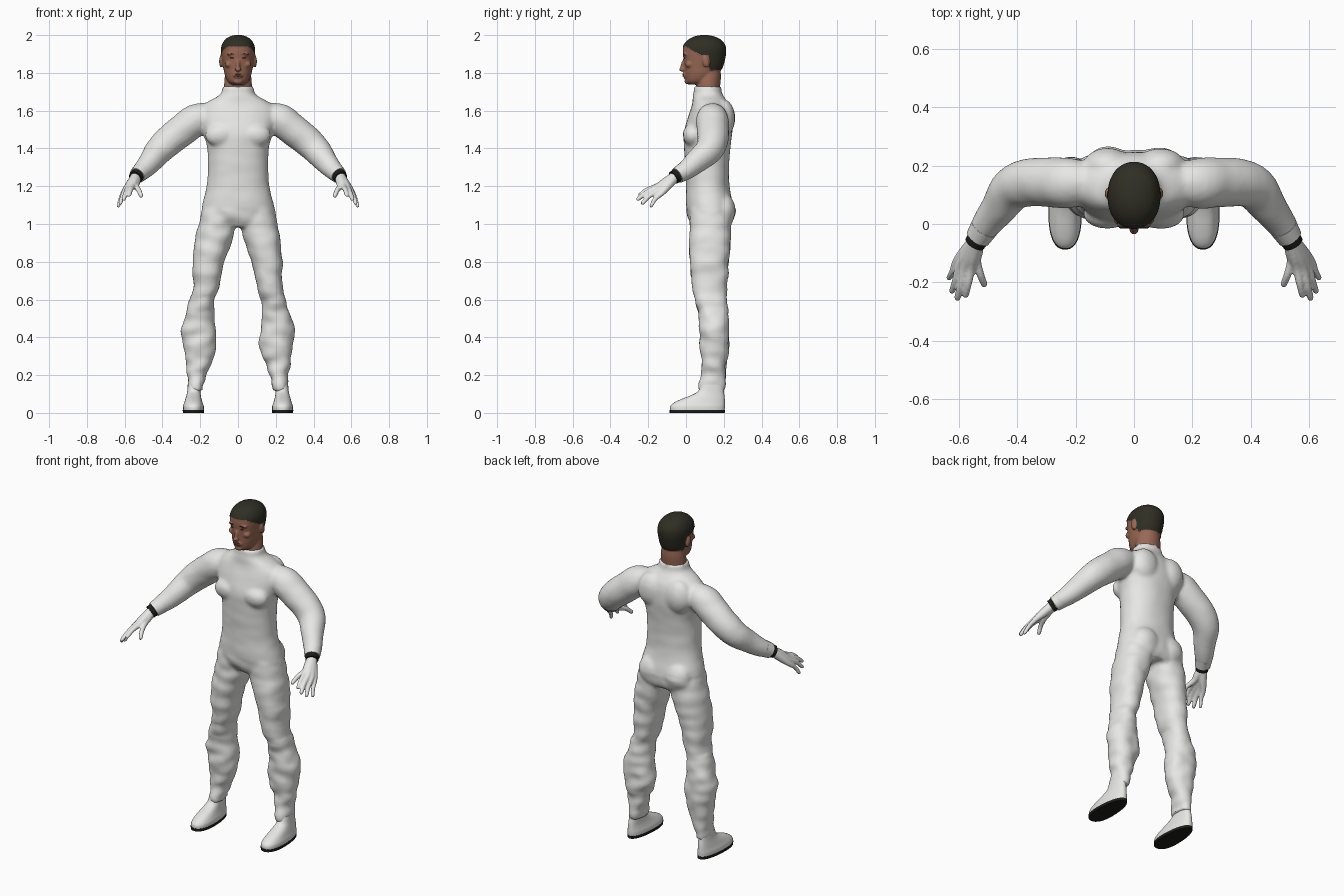
import bpy, bmesh, math
from mathutils import Vector, Matrix, noise

cube = bpy.data.objects.get("Cube")
if cube:
    bpy.data.objects.remove(cube, do_unlink=True)


def material(name, rgb):
    m = bpy.data.materials.new(name)
    m.use_nodes = True
    m.diffuse_color = (*rgb, 1)
    bsdf = m.node_tree.nodes["Principled BSDF"]
    bsdf.inputs["Base Color"].default_value = (*rgb, 1)
    bsdf.inputs["Roughness"].default_value = 0.8
    return m


WHITE = material("white cloth", (0.8, 0.8, 0.79))
SKIN = material("brown skin", (0.32, 0.14, 0.09))
LIPS = material("dark lips", (0.22, 0.085, 0.06))
HAIR = material("dark hair", (0.028, 0.028, 0.018))
BLACK = material("black rubber", (0.012, 0.012, 0.01))


def resample(rows, steps):
    """Catmull-Rom through rows of numbers."""
    out = []
    for i in range(len(rows) - 1):
        a, b, c, d = (rows[max(0, min(len(rows) - 1, i + k))] for k in (-1, 0, 1, 2))
        for j in range(steps):
            t = j / steps
            out.append([q + t * ((r - p) + t * (2 * p - 5 * q + 4 * r - s + t * (3 * (q - r) + s - p))) / 2
                        for p, q, r, s in zip(a, b, c, d)])
    return out + [list(rows[-1])]


def skin_rings(bm, rings):
    loops = [[bm.verts.new(p) for p in ring] for ring in rings]
    n = len(loops[0])
    for lo, hi in zip(loops, loops[1:]):
        for i in range(n):
            bm.faces.new((lo[i], lo[(i + 1) % n], hi[(i + 1) % n], hi[i]))
    bm.faces.new(loops[0][::-1])
    bm.faces.new(loops[-1])


def loft(bm, rows, side=1, power=2.2, n=36, steps=4, taper=0):
    """Stack of level rings: z, x min, x max, y min, y max."""
    rings = []
    for z, x0, x1, y0, y1 in resample(rows, steps):
        ring = []
        for i in range(n):
            a = 2 * math.pi * i / n
            c, s = (math.copysign(abs(f) ** (2 / power), f) for f in (math.cos(a), math.sin(a)))
            w = (x1 - x0) / 2 * (1 - taper * s)
            ring.append((side * ((x0 + x1) / 2 + w * c), (y0 + y1) / 2 + (y1 - y0) / 2 * s, z))
        rings.append(ring)
    skin_rings(bm, rings)


def tube(bm, rows, side=1, n=20, steps=4):
    """Round limb along a path: x, y, z, radius."""
    pts = resample(rows, steps)
    rings = []
    for k, (x, y, z, r) in enumerate(pts):
        ahead, behind = pts[min(k + 1, len(pts) - 1)], pts[max(k - 1, 0)]
        t = (Vector(ahead[:3]) - Vector(behind[:3])).normalized()
        u = t.cross(Vector((0.3, 1, 0.2))).normalized()
        v = t.cross(u)
        ring = [Vector((x, y, z)) + r * (u * math.cos(a) + v * math.sin(a))
                for a in (2 * math.pi * i / n for i in range(n))]
        rings.append([(side * p.x, p.y, p.z) for p in ring])
    skin_rings(bm, rings)


def blob(bm, centre, radii, tilt=0):
    mat = Matrix.Translation(centre) @ Matrix.Rotation(tilt, 4, 'X') @ Matrix.Diagonal((*radii, 1))
    bmesh.ops.create_uvsphere(bm, u_segments=20, v_segments=12, radius=1, matrix=mat)


def finish(name, bm, mats, voxel=0, smooth=0):
    bmesh.ops.recalc_face_normals(bm, faces=bm.faces[:])
    me = bpy.data.meshes.new(name)
    bm.to_mesh(me)
    bm.free()
    ob = bpy.data.objects.new(name, me)
    bpy.context.collection.objects.link(ob)
    for m in mats:
        me.materials.append(m)
    bpy.ops.object.select_all(action='DESELECT')
    ob.select_set(True)
    bpy.context.view_layer.objects.active = ob
    if voxel:
        mod = ob.modifiers.new("Fuse", 'REMESH')
        mod.mode, mod.voxel_size = 'VOXEL', voxel
        bpy.ops.object.modifier_apply(modifier=mod.name)
        mod = ob.modifiers.new("Soften", 'SMOOTH')
        mod.factor, mod.iterations = 0.5, smooth
        bpy.ops.object.modifier_apply(modifier=mod.name)
    bpy.ops.object.shade_smooth_by_angle(angle=math.radians(50))
    return ob


# Suit: torso, trousers and sleeves fused into one skin
bm = bmesh.new()
loft(bm, [(z, -w, w, y0, y1) for z, w, y0, y1 in (
    (0.985, .16, .04, .23), (1.03, .198, .012, .25), (1.1, .19, .0, .25), (1.2, .166, .0, .23),
    (1.3, .16, -.005, .228), (1.4, .163, -.01, .235), (1.47, .182, -.013, .243), (1.55, .205, .005, .248),
    (1.61, .2, .025, .238), (1.65, .155, .035, .218), (1.675, .11, .036, .2),
    (1.695, .088, .04, .19), (1.728, .082, .042, .188))])
for s in (1, -1):
    loft(bm, [(1.08, .01, .185, .02, .235), (.95, .02, .222, .018, .24), (.8, .072, .237, .018, .226),
              (.66, .102, .237, .035, .22), (.6, .122, .252, .048, .215), (.52, .128, .28, .068, .224),
              (.42, .12, .302, .074, .228), (.35, .112, .292, .078, .224), (.25, .148, .278, .083, .212),
              (.15, .184, .262, .072, .207), (.115, .183, .262, .068, .206)], s)
    tube(bm, [(.13, .14, 1.575, .065), (.22, .14, 1.552, .086), (.29, .143, 1.5, .085), (.36, .142, 1.445, .082),
              (.415, .122, 1.392, .076), (.46, .06, 1.335, .064), (.505, 0, 1.285, .052),
              (.528, -.035, 1.262, .043)], s)
    blob(bm, (s * .085, .2, 1.07), (.085, .062, .09))       # seat
    blob(bm, (s * .09, .035, 1.47), (.085, .052, .06))      # chest
    blob(bm, (s * .09, .2, 1.56), (.085, .06, .1))          # shoulder blade
suit = finish("suit", bm, [WHITE], 0.011, 4)

# Cloth folds, strongest on the trousers
for v in suit.data.vertices:
    z = v.co.z
    amount = 0.012 if z < 0.62 else 0.007 if z < 1.08 else 0.002
    fold = noise.noise(Vector((v.co.x * 11, v.co.y * 9, z * 17)))
    v.co += v.normal * amount * fold

for s, label in ((1, "left"), (-1, "right")):
    # Shoe and its sole
    bm = bmesh.new()
    loft(bm, [(.012, .182, .29, -.084, .204), (.035, .182, .29, -.083, .206), (.055, .188, .284, -.062, .206),
              (.075, .194, .278, -.02, .205), (.095, .198, .272, .03, .203), (.115, .2, .268, .064, .2),
              (.15, .202, .265, .08, .198)], s, 2.3, taper=0.13)
    finish(label + "_shoe", bm, [WHITE])
    bm = bmesh.new()
    loft(bm, [(0, .181, .291, -.086, .205), (.016, .18, .292, -.088, .207)], s, 2.3, steps=1, taper=0.13)
    finish(label + "_sole", bm, [BLACK])

    # Sleeve cuff and wrist band
    bm = bmesh.new()
    tube(bm, [(.512, -.012, 1.278, .049), (.534, -.047, 1.256, .043)], s, steps=2)
    finish(label + "_cuff", bm, [WHITE])
    bm = bmesh.new()
    tube(bm, [(.534, -.049, 1.256, .038), (.545, -.067, 1.245, .036)], s, steps=2)
    finish(label + "_wrist_band", bm, [BLACK])

    # Gloved hand: each finger runs from the wrist through its knuckle
    bm = bmesh.new()
    wrist = Vector((.54, -.058, 1.25))
    for knuckle, tip, r in (((.558, -.152, 1.2), (.578, -.252, 1.15), .012),
                            ((.58, -.155, 1.19), (.607, -.262, 1.128), .0125),
                            ((.597, -.145, 1.177), (.625, -.237, 1.106), .012),
                            ((.607, -.128, 1.163), (.636, -.19, 1.09), .011),
                            ((.54, -.128, 1.2), (.51, -.215, 1.145), .0125)):
        k, t = Vector(knuckle), Vector(tip)
        middle = k.lerp(t, 0.5) + Vector((0, -.004, .006))
        tube(bm, [(*wrist, .028), (*wrist.lerp(k, 0.55), .023), (*k, r * 1.35), (*middle, r * 1.05),
                  (*t.lerp(k, 0.1), r * .9), (*t, r * .45)], s, 12)
    finish(label + "_hand", bm, [WHITE], 0.005, 2)

# Head and neck with ears, nose, brow and mouth
bm = bmesh.new()
loft(bm, [(1.66, -.07, .07, .06, .18), (1.72, -.074, .074, .054, .18), (1.78, -.07, .07, .06, .185),
          (1.84, -.06, .06, .07, .18)], power=2)
loft(bm, [(z, -w, w, y0, y1) for z, w, y0, y1 in (
    (1.738, .03, .015, .09), (1.755, .054, .0, .13), (1.79, .07, -.006, .165), (1.83, .078, -.009, .192),
    (1.87, .084, -.013, .204), (1.91, .088, -.017, .21), (1.945, .084, -.012, .206), (1.975, .066, .015, .182),
    (1.992, .038, .05, .143), (1.998, .01, .085, .108))], power=2.15)
blob(bm, (0, -.012, 1.845), (.011, .015, .036), -.3)         # nose bridge
blob(bm, (0, -.02, 1.818), (.017, .016, .011))               # nose tip
blob(bm, (0, -.004, 1.788), (.027, .012, .018))              # mouth
blob(bm, (0, .006, 1.756), (.025, .014, .016))               # chin
for s in (1, -1):
    blob(bm, (s * .033, -.004, 1.899), (.028, .01, .008))    # brow ridge
    blob(bm, (s * .048, .018, 1.845), (.022, .022, .018))    # cheekbone
    blob(bm, (s * .09, .105, 1.86), (.01, .018, .033), .2)   # ear
head = finish("head", bm, [SKIN, HAIR], 0.0055, 2)


def hairline(y):
    if y < 0.09:
        return 1.94 - 0.55 * max(0, y)
    return max(1.815, 1.89 - 2 * (y - 0.09))


hair_verts = set()
for p in head.data.polygons:
    c = p.center
    on_ear = abs(c.x) > 0.086 and c.z < 1.893 and 0.08 < c.y < 0.13
    p.material_index = int(c.z > hairline(c.y) and not on_ear)
    if p.material_index:
        hair_verts.update(p.vertices)
for i in hair_verts:
    v = head.data.vertices[i]
    v.co += v.normal * 0.003

# Painted face details
bm = bmesh.new()
for s in (1, -1):
    blob(bm, (s * .033, -.008, 1.879), (.011, .004, .0035))
    blob(bm, (s * .034, -.012, 1.899), (.018, .004, .0025))
finish("eyes_and_brows", bm, [HAIR])
bm = bmesh.new()
for z in (1.784, 1.793):
    blob(bm, (0, -.014, z), (.019, .0045, .0045))
finish("lips", bm, [LIPS])
